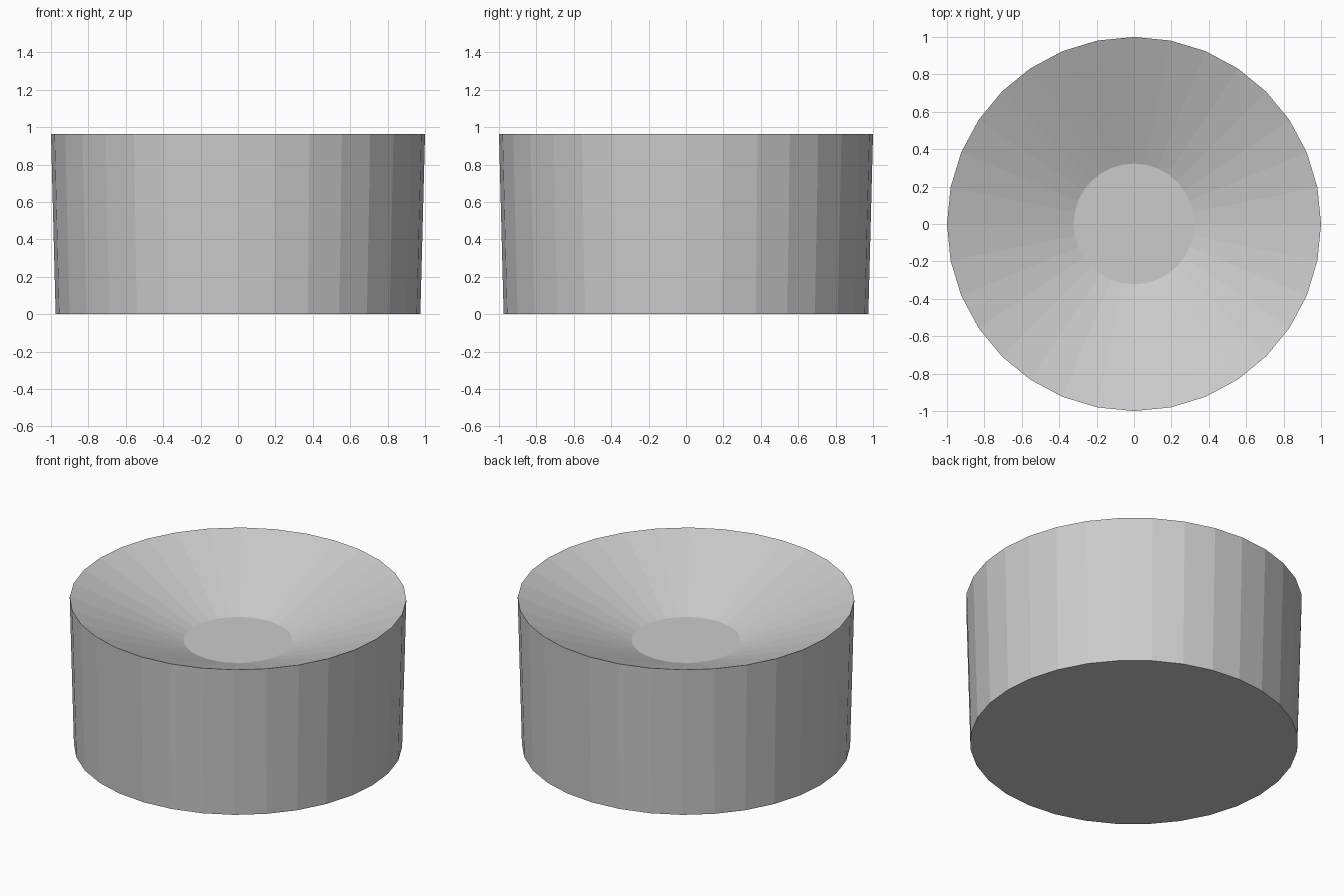
import bpy, bmesh
from math import cos, sin, tau

if "Cube" in bpy.data.objects:
    bpy.data.objects.remove(bpy.data.objects["Cube"])

SIDES = 32
# (radius, height): base edge, rim, edge of the sunken floor
PROFILE = [(0.975, 0.0), (1.0, 0.963), (0.323, 0.692)]

bm = bmesh.new()
rings = [[bm.verts.new((r * cos(tau * i / SIDES), r * sin(tau * i / SIDES), z))
          for i in range(SIDES)] for r, z in PROFILE]

# Outer wall and sloped funnel
for low, high in zip(rings, rings[1:]):
    for i in range(SIDES):
        j = (i + 1) % SIDES
        bm.faces.new((low[i], low[j], high[j], high[i]))

# Flat underside and sunken floor
bm.faces.new(rings[0][::-1])
bm.faces.new(rings[-1])
bmesh.ops.recalc_face_normals(bm, faces=bm.faces)

mesh = bpy.data.meshes.new("dished_drum")
bm.to_mesh(mesh)
bm.free()
drum = bpy.data.objects.new("dished_drum", mesh)
bpy.context.collection.objects.link(drum)
